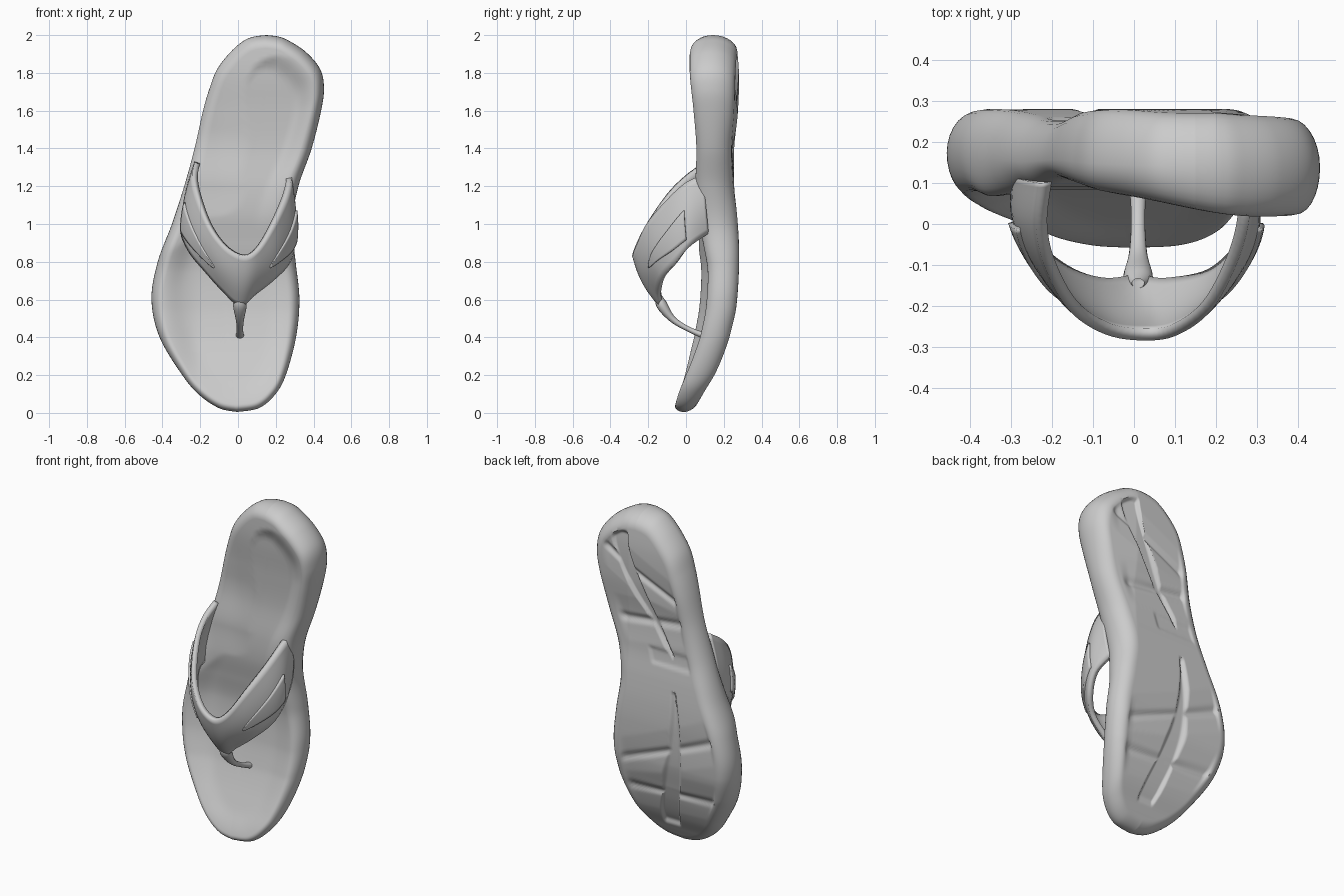
import bpy, bmesh, math
from mathutils import Vector

if "Cube" in bpy.data.objects:
    bpy.data.objects.remove(bpy.data.objects["Cube"])

# Sole outline rows: height, left x, right x
OUTLINE = [(0.005, -0.005, -0.005), (0.025, -0.1, 0.11), (0.095, -0.205, 0.195), (0.2, -0.295, 0.253),
           (0.4, -0.415, 0.307), (0.6, -0.458, 0.325), (0.8, -0.425, 0.305), (1.0, -0.35, 0.285),
           (1.2, -0.285, 0.32), (1.4, -0.23, 0.39), (1.6, -0.185, 0.44), (1.72, -0.15, 0.455),
           (1.82, -0.11, 0.435), (1.91, -0.04, 0.36), (1.97, 0.03, 0.27), (1.992, 0.085, 0.215),
           (2.0, 0.15, 0.15)]
# Sole thickness: height, front y, back y
DEPTH = [(0, -0.065, 0.04), (0.1, -0.04, 0.09), (0.2, 0, 0.15), (0.3, 0.04, 0.195),
         (0.4, 0.075, 0.23), (0.55, 0.105, 0.265), (0.75, 0.115, 0.28), (0.9, 0.09, 0.28),
         (1.05, 0.06, 0.27), (1.2, 0.05, 0.255), (1.4, 0.055, 0.255), (1.6, 0.04, 0.275),
         (1.8, 0.02, 0.28), (2, 0.02, 0.265)]
# Strap upper and lower edges, left to right
UPPER = [(-0.23, 0.1, 1.33), (-0.24, 0, 1.26), (-0.22, -0.1, 1.16), (-0.16, -0.21, 1.0),
         (-0.07, -0.27, 0.88), (0.03, -0.285, 0.83), (0.11, -0.27, 0.87), (0.19, -0.21, 1.0),
         (0.25, -0.1, 1.13), (0.28, 0, 1.22), (0.285, 0.09, 1.26)]
LOWER = [(-0.3, 0.12, 0.98), (-0.3, 0.02, 0.93), (-0.255, -0.06, 0.84), (-0.18, -0.12, 0.75),
         (-0.09, -0.15, 0.65), (0.01, -0.145, 0.565), (0.1, -0.15, 0.63), (0.2, -0.13, 0.71),
         (0.275, -0.06, 0.79), (0.3, 0.02, 0.88), (0.27, 0.12, 0.95)]


def spline(pts, t):
    """Catmull-Rom through pts, t in 0..1"""
    n = len(pts) - 1
    i = min(int(t * n), n - 1)
    f = t * n - i
    p = [Vector(pts[max(0, min(n, k))]) for k in (i - 1, i, i + 1, i + 2)]
    return 0.5 * (2 * p[1] + (p[2] - p[0]) * f + (2 * p[0] - 5 * p[1] + 4 * p[2] - p[3]) * f * f
                  + (3 * p[1] - p[0] - 3 * p[2] + p[3]) * f ** 3)


def at_height(rows, z):
    """Smooth lookup of a table by its first column"""
    z = max(rows[0][0], min(rows[-1][0], z))
    n = len(rows) - 1
    for i in range(n):
        if z <= rows[i + 1][0]:
            f = (z - rows[i][0]) / (rows[i + 1][0] - rows[i][0])
            return spline(rows, (i + f * 0.99999) / n)


def smooth(x):
    x = max(0, min(1, x))
    return x * x * (3 - 2 * x)


def grid_object(name, rings, closed, angle=40):
    bm = bmesh.new()
    vs = [[bm.verts.new(p) for p in r] for r in rings]
    m = len(vs[0])
    for a, b in zip(vs, vs[1:]):
        for k in range(m if closed else m - 1):
            q = (k + 1) % m
            bm.faces.new((a[k], a[q], b[q], b[k]))
    bmesh.ops.remove_doubles(bm, verts=bm.verts, dist=0.0003)
    bmesh.ops.recalc_face_normals(bm, faces=bm.faces)
    if not closed and sum(f.normal.y for f in bm.faces) > 0:
        bmesh.ops.reverse_faces(bm, faces=bm.faces)
    me = bpy.data.meshes.new(name)
    bm.to_mesh(me)
    bm.free()
    ob = bpy.data.objects.new(name, me)
    bpy.context.collection.objects.link(ob)
    bpy.ops.object.select_all(action='DESELECT')
    ob.select_set(True)
    bpy.context.view_layer.objects.active = ob
    bpy.ops.object.shade_smooth_by_angle(angle=math.radians(angle))
    return ob


# Tread: cross grooves, two tapering lengthwise grooves and a plain shallow panel
CROSS = [(0.12, 1.79, 1, 1.5), (0.15, 1.36, 1, 1.42), (0.05, 0.51, 1, 0.8), (0.05, 0.35, 1, 0.39)]
LONG = [(1.9, 0.3, 1.2, 0.68), (0.12, 0.45, 1.0, 0.62)]


def tread(x, z):
    _, l, r = at_height(OUTLINE, z)
    if r - l < 0.05:
        return 0
    s = (r - x) / (r - l)
    cut = 0
    for s0, z0, s1, z1 in CROSS:
        ends = smooth((s - s0) / 0.1) * smooth((s1 - s) / 0.1)
        dz = abs(z - z0 - (z1 - z0) * (s - s0) / (s1 - s0))
        cut = max(cut, ends * (0.012 * smooth(1 - dz / 0.035) + 0.01 * max(0, 1 - dz / 0.13)))
    for z0, s0, z1, s1 in LONG:
        f = (z - z0) / (z1 - z0)
        if 0 < f < 1:
            ds = abs(s - s0 - (s1 - s0) * f)
            cut = max(cut, 0.022 * smooth((0.03 + 0.1 * (1 - f) - ds) / 0.04) * smooth(f / 0.05))
    return max(cut, 0.007 * smooth((0.25 - abs(s - 0.66)) / 0.05) * smooth((0.055 - abs(z - 1.19)) / 0.025))


# Sole: rings run from the footbed spine over the rim to the tread spine
N = 200
rows = [spline(OUTLINE, i / N) for i in range(N + 1)]
loop = [(r[2], r[0]) for r in rows] + [(r[1], r[0]) for r in rows[-2:0:-1]]


def sole_point(x, z, kind, f):
    zc = 0.36 + (z - 0.01) / 1.99 * 1.3
    _, l, r = at_height(OUTLINE, zc)
    c = Vector(((l + r) / 2, zc))
    p = Vector((x, z))
    size = (c - p).length
    rad = (0.035 + 0.03 * smooth(z / 0.8)) * (1.0 if 'front' in kind else 1.25)
    edge = 'edge' in kind
    d = rad * (1 - math.cos(f * math.pi / 2)) if edge else rad + (size - rad) * f
    q = p + (c - p) * (d / size)
    _, yf, yb = at_height(DEPTH, q.y)
    # heel rim is lower on the left, ball of the foot is raised on the left
    high = smooth((q.y - 0.85) / 0.35)
    tilt = high * (0.04 + 0.02 * smooth((q.y - 1.2) / 0.3)) * smooth((0.3 - q.x) / 0.42)
    yf -= 0.035 * smooth((-0.2 - q.x) / 0.2) * (1 - high)
    yb -= high * 0.12 * max(0, q.x - 0.2)
    mid = (yf + yb) / 2
    if edge:
        end = yf + tilt if 'front' in kind else yb
        y = mid + (end - mid) * math.sin(f * math.pi / 2)
    elif 'front' in kind:
        dish = (0.012 + 0.03 * smooth((q.y - 0.6) / 1.1)) * smooth((d - rad) / 0.13)
        y = yf + max(tilt, dish)
    else:
        y = yb - tread(q.x, q.y) * smooth((d - rad) / 0.02)
    return (q.x, y, q.y)


steps = [('front', (1 - k / 14) ** 1.5) for k in range(14)]
steps += [('front edge', 1 - k / 7) for k in range(7)]
steps += [('back edge', k / 7) for k in range(7)]
steps += [('back', k / 36) for k in range(37)]
grid_object("sole", [[sole_point(x, z, k, f) for x, z in loop] for k, f in steps], True, 50)


# Strap surface: lofted between its two edges with a slight outward bulge
def strap_point(u, v, lift=0.0):
    p = spline(UPPER, u).lerp(spline(LOWER, u), v)
    out = Vector((p.x, p.y - 0.1, -0.1)).normalized()
    return p + out * (0.02 * math.sin(math.pi * v) + lift)


def thicken(ob, t):
    mod = ob.modifiers.new("thickness", 'SOLIDIFY')
    mod.thickness = t
    mod.offset = -1


strap = grid_object("strap", [[strap_point(i / 60, j / 10) for j in range(11)]
                              for i in range(61)], False)
thicken(strap, 0.03)

# Raised tapering overlay on each side of the strap
for name, u0, u1 in (("left_overlay", 0.11, 0.36), ("right_overlay", 0.89, 0.66)):
    band = []
    for i in range(21):
        f = i / 20
        half = 0.22 * (1 - f) ** 0.7 + 0.015
        band.append([strap_point(u0 + (u1 - u0) * f, 0.62 + half * (k / 4 - 1), 0.012 * (1 - 0.5 * f))
                     for k in range(9)])
    thicken(grid_object(name, band, False), 0.02)

# Toe post: a tapering tube from strap to footbed
PATH = [(0.01, -0.145, 0.63), (0.01, -0.13, 0.575), (0.01, -0.07, 0.495), (0.01, 0.02, 0.44), (0.01, 0.12, 0.4)]
RADII = [0.015, 0.036, 0.022, 0.017, 0.024]
tube = []
for i in range(25):
    t = i / 24
    c = spline(PATH, t)
    axis = (spline(PATH, min(1, t + 0.02)) - spline(PATH, max(0, t - 0.02))).normalized()
    side = Vector((1, 0, 0))
    up = axis.cross(side)
    r = spline([(q, 0, 0) for q in RADII], t).x
    tube.append([c + (side * math.cos(a) + up * math.sin(a) * 0.8) * r
                 for a in (2 * math.pi * k / 16 for k in range(16))])
grid_object("toe_post", tube, True)
